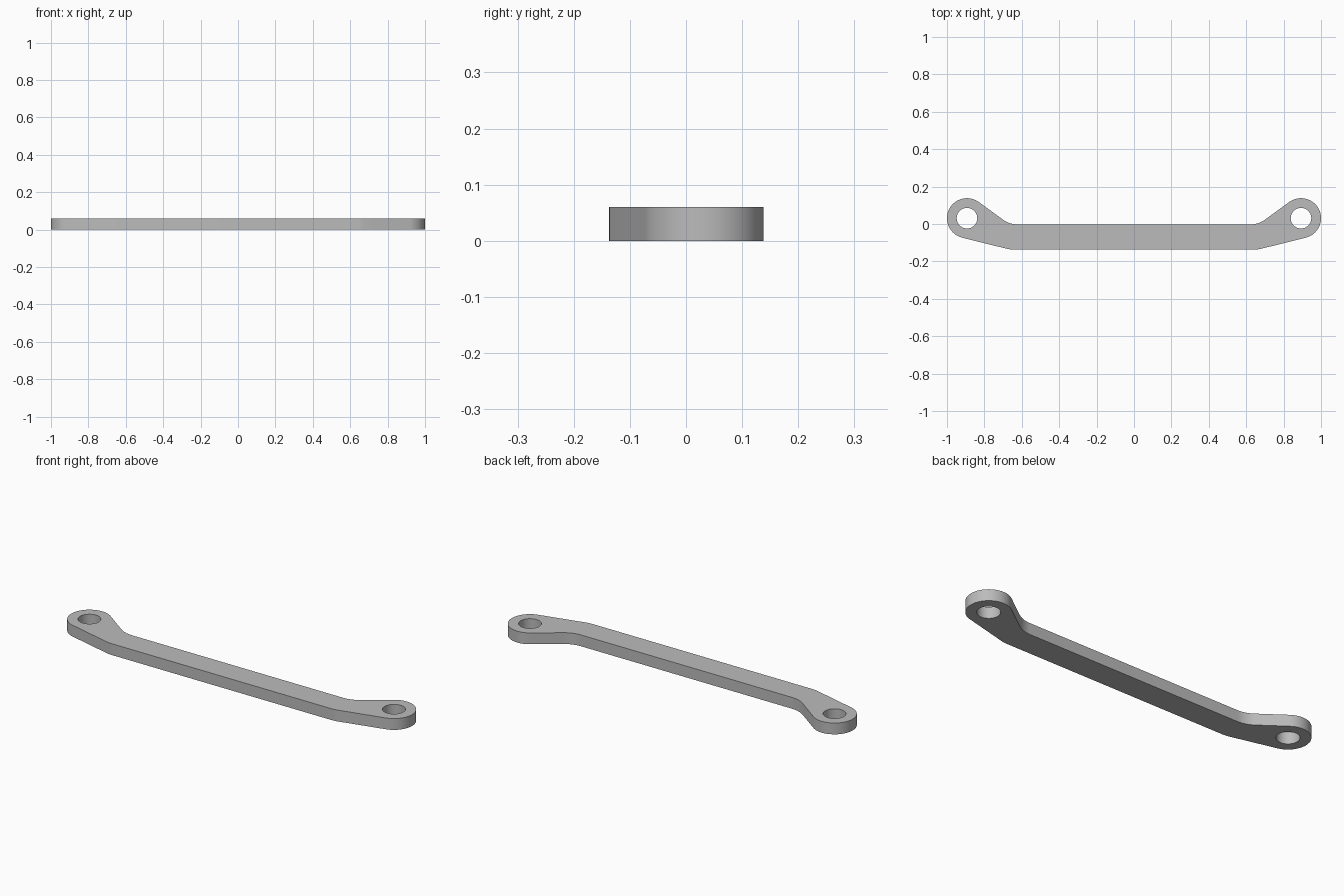
import bpy
import bmesh
from math import radians, sin, cos, tan
from mathutils import Vector

cube = bpy.data.objects.get("Cube")
if cube:
    bpy.data.objects.remove(cube, do_unlink=True)

THICK = 0.06
EYE = Vector((0.893, 0.031))      # centre of the right-hand eye
EYE_R, HOLE_R = 0.107, 0.055
BAR_TOP, BAR_BOTTOM = -0.003, -0.137
UP_SLOPE, LOW_SLOPE = radians(36), radians(14)


def arc(centre, radius, start, end, steps):
    return [centre + radius * Vector((cos(a), sin(a)))
            for a in (start + (end - start) * i / steps for i in range(steps + 1))]


def bend(y, slope, radius, side, steps):
    """Rounded bend where the level bar edge meets the edge tangent to the eye."""
    normal = Vector((-sin(slope), cos(slope))) * side
    touch = EYE + EYE_R * normal
    corner_x = touch.x - (touch.y - y) / tan(slope)
    centre = Vector((corner_x - radius * tan(slope / 2), y + radius))
    return arc(centre, radius, radians(-90), radians(-90) + slope, steps)


# Half outline on +x, from the lower bar edge round the eye to the upper edge
half = bend(BAR_BOTTOM, LOW_SLOPE, 0.16, -1, 5)
half += arc(EYE, EYE_R, LOW_SLOPE - radians(90), UP_SLOPE + radians(90), 40)
half += reversed(bend(BAR_TOP, UP_SLOPE, 0.14, 1, 10))
outline = half + [Vector((-p.x, p.y)) for p in reversed(half)]
holes = [arc(Vector((s * EYE.x, EYE.y)), HOLE_R, 0, radians(360), 48)[:-1] for s in (1, -1)]

# Filled flat profile with two holes, extruded to the plate thickness
curve = bpy.data.curves.new("link_profile", "CURVE")
curve.dimensions = "2D"
curve.fill_mode = "BOTH"
curve.extrude = THICK / 2
for loop in [outline] + holes:
    spline = curve.splines.new("POLY")
    spline.points.add(len(loop) - 1)
    for point, p in zip(spline.points, loop):
        point.co = (p.x, p.y, 0, 1)
    spline.use_cyclic_u = True
profile = bpy.data.objects.new("link_profile", curve)
bpy.context.collection.objects.link(profile)
bpy.context.view_layer.update()
mesh = bpy.data.meshes.new_from_object(
    profile.evaluated_get(bpy.context.evaluated_depsgraph_get()))
bpy.data.objects.remove(profile, do_unlink=True)

# Weld the caps to the walls and stand the plate on the ground
bm = bmesh.new()
bm.from_mesh(mesh)
bmesh.ops.remove_doubles(bm, verts=bm.verts, dist=0.0001)
bmesh.ops.translate(bm, verts=bm.verts, vec=(0, 0, THICK / 2))
bmesh.ops.recalc_face_normals(bm, faces=bm.faces)
bm.to_mesh(mesh)
bm.free()

# Plain grey metal
grey = bpy.data.materials.new("grey_metal")
grey.use_nodes = True
colour = (0.5, 0.5, 0.5, 1)
grey.diffuse_color = colour
grey.node_tree.nodes["Principled BSDF"].inputs["Base Color"].default_value = colour
mesh.materials.clear()
mesh.materials.append(grey)

link = bpy.data.objects.new("link_arm", mesh)
bpy.context.collection.objects.link(link)
bpy.ops.object.select_all(action="DESELECT")
link.select_set(True)
bpy.context.view_layer.objects.active = link
bpy.ops.object.shade_smooth_by_angle(angle=radians(30))
